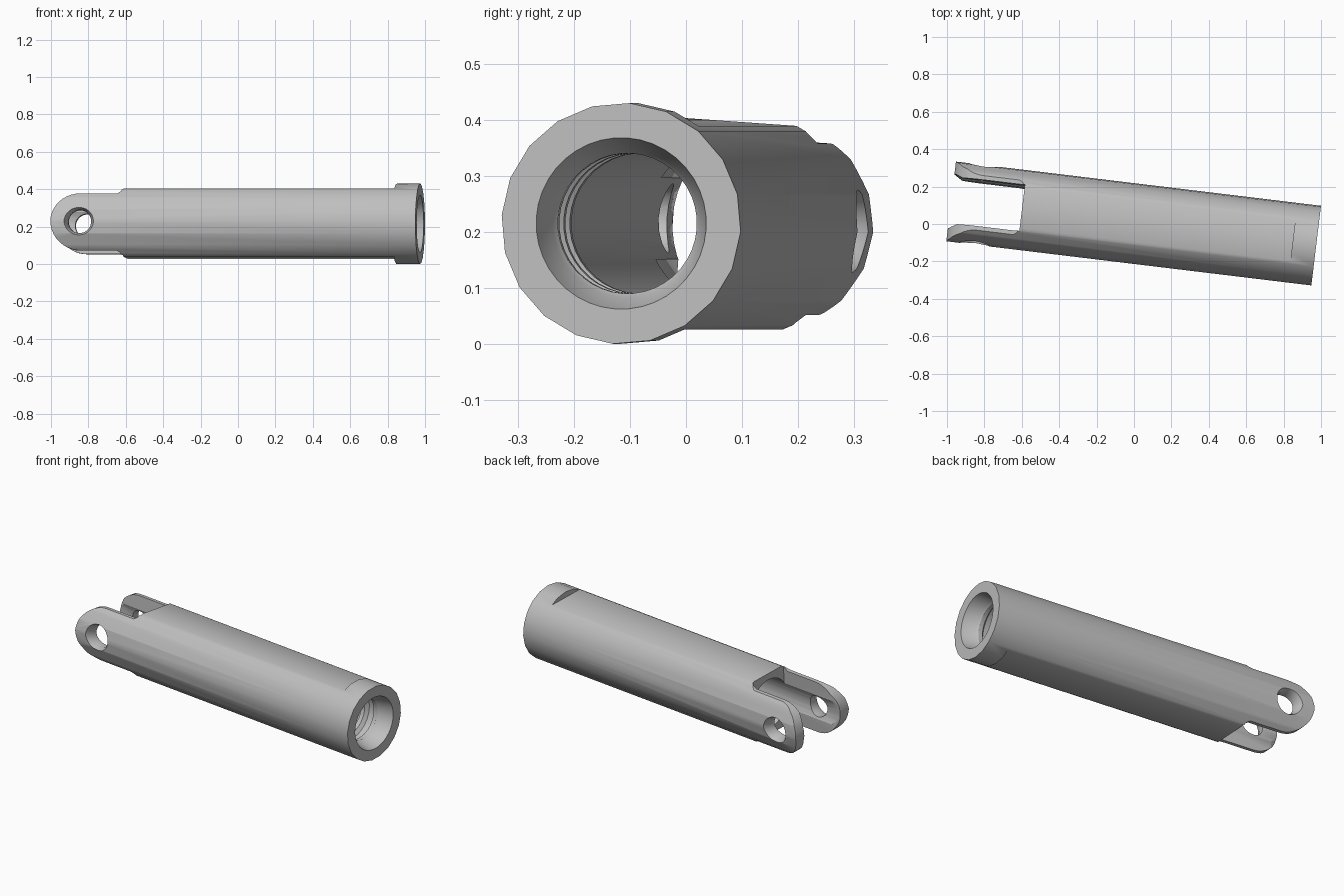
import bpy, bmesh
from math import sin, cos, pi, radians
from mathutils import Matrix

cube = bpy.data.objects.get("Cube")
if cube:
    bpy.data.objects.remove(cube, do_unlink=True)

LENGTH, RADIUS = 1.966, 0.215
PIN_X, TINE = -1.813, 0.153      # pin hole station, half height of the fork tines
SLOT_X, SLOT = -1.585, 0.125     # slot end and half width
FLAT = 0.182                     # height of the milled flats above the axis

steel = bpy.data.materials.new("light grey steel")
steel.use_nodes = True
grey = (0.52, 0.52, 0.52, 1)
steel.diffuse_color = grey
steel.node_tree.nodes["Principled BSDF"].inputs["Base Color"].default_value = grey


def make(name, bm):
    bmesh.ops.recalc_face_normals(bm, faces=bm.faces)
    mesh = bpy.data.meshes.new(name)
    bm.to_mesh(mesh)
    bm.free()
    mesh.materials.append(steel)
    obj = bpy.data.objects.new(name, mesh)
    bpy.context.collection.objects.link(obj)
    return obj


def lathe(name, profile, segs, turn=None):
    """Revolve (x, radius) points around the x axis and cap both ends."""
    bm = bmesh.new()
    rings = [[bm.verts.new((x, r * cos(2 * pi * i / segs), r * sin(2 * pi * i / segs)))
              for i in range(segs)] for x, r in profile]
    for a, b in zip(rings, rings[1:]):
        for i in range(segs):
            j = (i + 1) % segs
            bm.faces.new((a[i], a[j], b[j], b[i]))
    bm.faces.new(rings[0])
    bm.faces.new(rings[-1])
    if turn:
        bm.transform(turn)
    return make(name, bm)


def prism(name, half, axis):
    """Extrude a half outline, mirrored about the x axis, along y or z."""
    outline = half + [(x, -h) for x, h in reversed(half)]
    bm = bmesh.new()
    place = (lambda x, h: (x, -0.4, h)) if axis == "y" else (lambda x, h: (x, h, -0.4))
    face = bm.faces.new([bm.verts.new(place(x, h)) for x, h in outline])
    out = bmesh.ops.extrude_face_region(bm, geom=[face])
    move = (0, 0.8, 0) if axis == "y" else (0, 0, 0.8)
    bmesh.ops.translate(bm, vec=move, verts=[g for g in out["geom"] if isinstance(g, bmesh.types.BMVert)])
    return make(name, bm)


# Round bar
body = lathe("fork_tube", [(0, RADIUS), (-LENGTH - 0.05, RADIUS)], 20)

# Side outline: collar, milled flats, narrower fork with round tips
side = [(0.1, 0.3), (-0.127, 0.3), (-0.127, FLAT), (SLOT_X - 0.005, FLAT),
        (SLOT_X - 0.012, TINE + 0.012), (SLOT_X - 0.03, TINE)]
side += [(PIN_X - TINE * sin(a), TINE * cos(a)) for a in [pi / 2 * i / 10 for i in range(10)]]
side.append((-LENGTH, 0.012))
outline = prism("side_outline", side, "y")

# Bore with flared mouth and ring threads
bore = [(0.02, 0.158), (-0.08, 0.132)]
for k in range(3):
    x = -0.09 - 0.09 * k
    bore += [(x, 0.125), (x - 0.025, 0.125), (x - 0.04, 0.145), (x - 0.075, 0.145)]
bore.append((-2.2, 0.145))
bore_cutter = lathe("bore_cutter", bore, 40)

# Fork slot, eased at the tips
slot_cutter = prism("slot_cutter", [(SLOT_X, SLOT), (-1.92, SLOT),
                                    (-1.96, SLOT + 0.02), (-2.2, SLOT + 0.02)], "z")

# Countersunk pin hole through both tines
pin = [(-0.26, 0.1), (-0.175, 0.062), (0.175, 0.062), (0.26, 0.1)]
pin_cutter = lathe("pin_hole_cutter", pin, 32,
                   Matrix.Translation((PIN_X, 0, 0)) @ Matrix.Rotation(pi / 2, 4, "Z"))

# Apply the cuts and drop the helpers
cuts = [(outline, "INTERSECT"), (bore_cutter, "DIFFERENCE"),
        (slot_cutter, "DIFFERENCE"), (pin_cutter, "DIFFERENCE")]
for cutter, operation in cuts:
    cutter.hide_render = True
    mod = body.modifiers.new(cutter.name, "BOOLEAN")
    mod.object, mod.operation, mod.solver = cutter, operation, "EXACT"
bpy.context.view_layer.update()
result = bpy.data.meshes.new_from_object(body.evaluated_get(bpy.context.evaluated_depsgraph_get()))
body.modifiers.clear()
body.data = result
result.materials.clear()
result.materials.append(steel)
for poly in result.polygons:
    poly.material_index = 0
for cutter, _ in cuts:
    bpy.data.objects.remove(cutter, do_unlink=True)

# Lay the tube down with its slight yaw and roll
result.transform(Matrix.Translation((0.974, -0.1155, RADIUS))
                 @ Matrix.Rotation(radians(-6.9), 4, "Z")
                 @ Matrix.Rotation(radians(-4), 4, "X"))

bpy.ops.object.select_all(action="DESELECT")
body.select_set(True)
bpy.context.view_layer.objects.active = body
bpy.ops.object.shade_smooth_by_angle(angle=radians(30))
